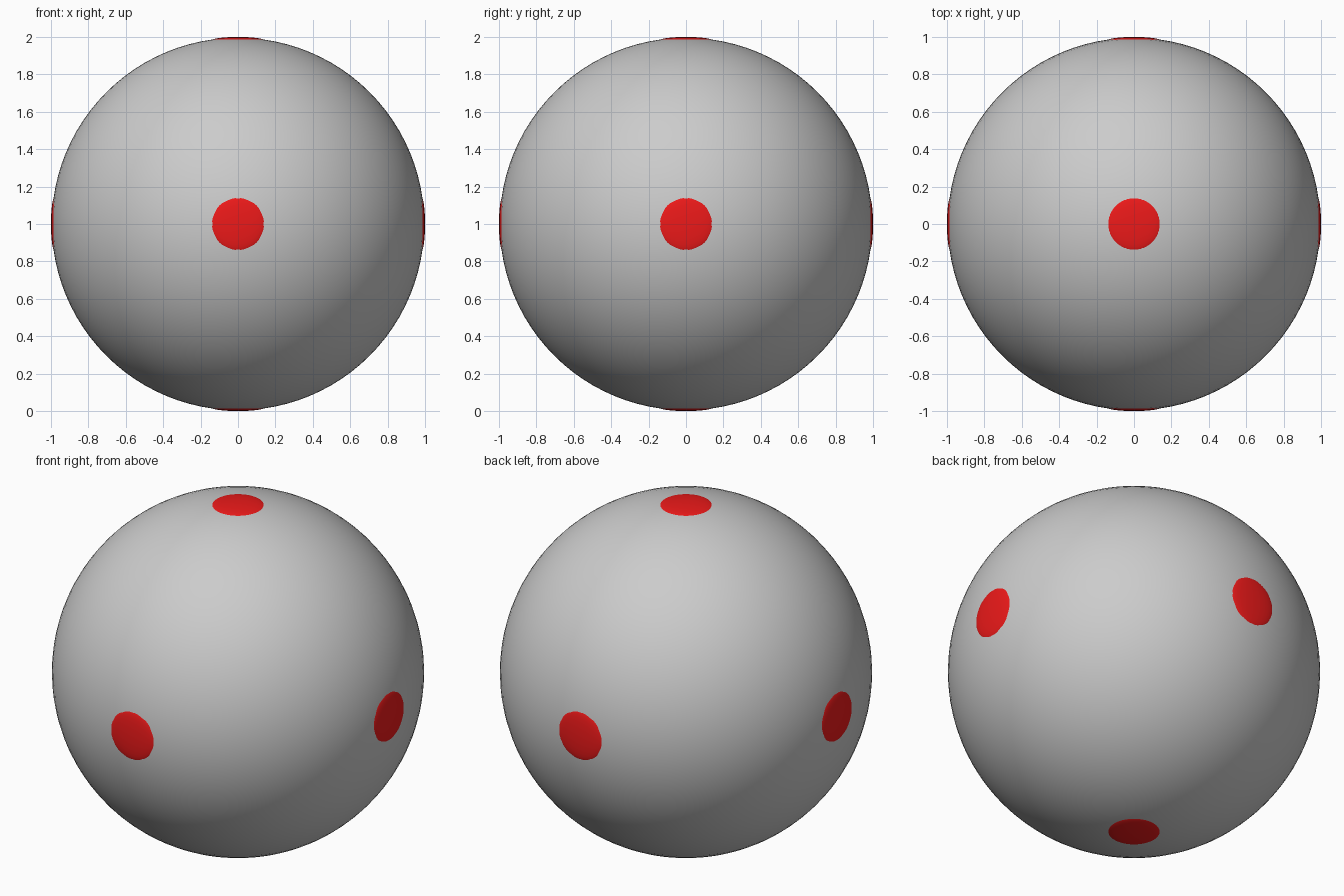
import bpy
from math import pi

if "Cube" in bpy.data.objects:
    bpy.data.objects.remove(bpy.data.objects["Cube"])

red = bpy.data.materials.new("red")
red.diffuse_color = (0.85, 0.01, 0.01, 1)
red.use_nodes = True
red.node_tree.nodes["Principled BSDF"].inputs["Base Color"].default_value = red.diffuse_color

# Ball body
bpy.ops.mesh.primitive_uv_sphere_add(segments=96, ring_count=48, radius=0.996, location=(0, 0, 1))
ball = bpy.context.object
ball.name = "ball"
bpy.ops.object.shade_smooth()


# Slightly raised, flattened red spot on each axis direction
def add_spot(name, direction, rotation):
    x, y, z = (0.98 * d for d in direction)
    bpy.ops.mesh.primitive_uv_sphere_add(segments=48, ring_count=24, radius=1,
                                         location=(x, y, z + 1), rotation=rotation)
    spot = bpy.context.object
    spot.name = name
    spot.scale = (0.145, 0.145, 0.02)
    spot.data.materials.append(red)
    bpy.ops.object.shade_smooth()


for name, direction, rotation in (
    ("spot_front", (0, -1, 0), (pi / 2, 0, 0)),
    ("spot_back", (0, 1, 0), (-pi / 2, 0, 0)),
    ("spot_right", (1, 0, 0), (0, pi / 2, 0)),
    ("spot_left", (-1, 0, 0), (0, -pi / 2, 0)),
    ("spot_top", (0, 0, 1), (0, 0, 0)),
    ("spot_bottom", (0, 0, -1), (pi, 0, 0)),
):
    add_spot(name, direction, rotation)
